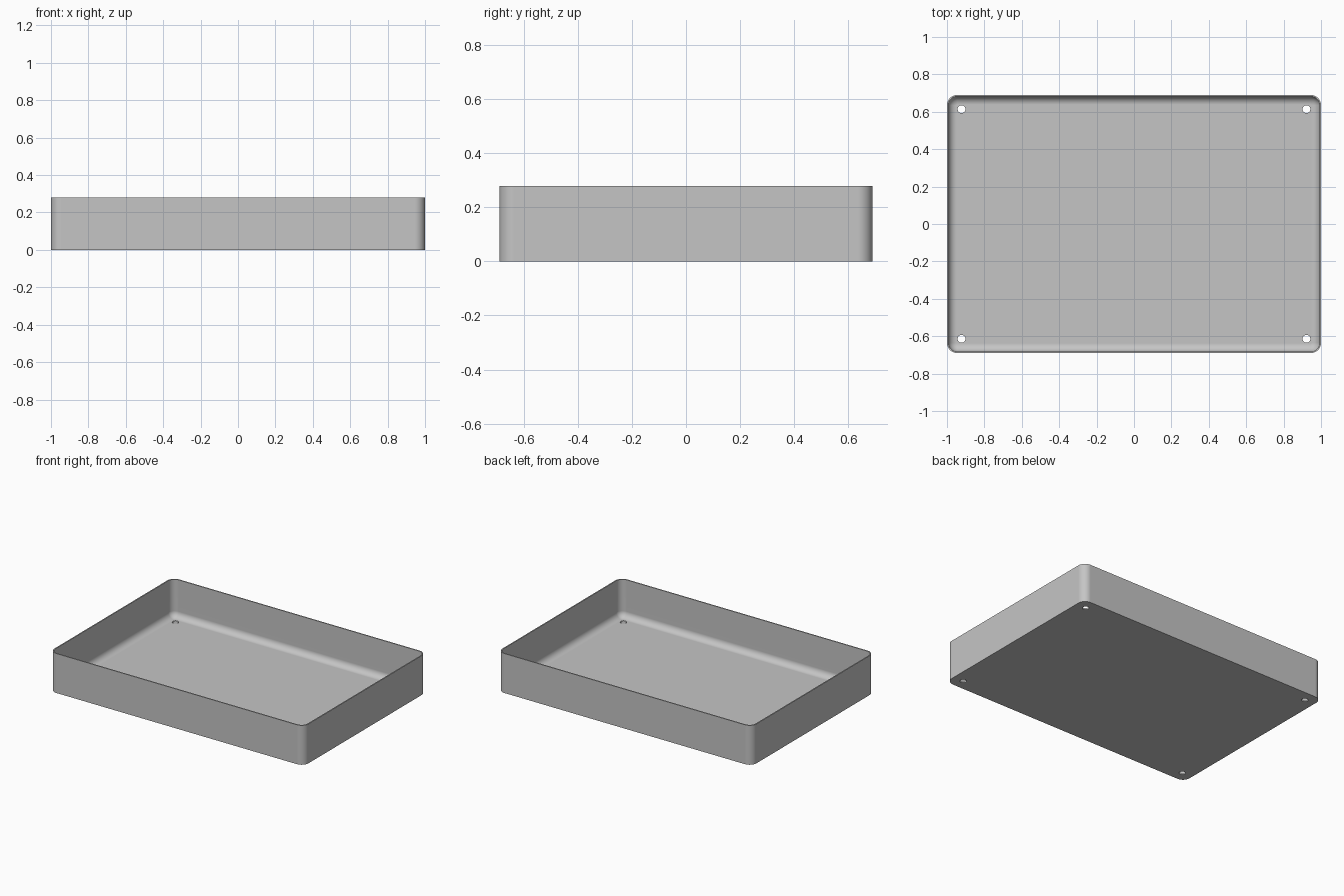
import bpy, bmesh
from math import pi, sin, cos, radians
from mathutils import Matrix

cube = bpy.data.objects.get("Cube")
if cube:
    bpy.data.objects.remove(cube, do_unlink=True)

HALF_X, HALF_Y, HEIGHT = 1.0, 0.69, 0.28
CORNER, WALL, FLOOR, FILLET = 0.055, 0.008, 0.012, 0.044
STEPS = 8
HOLE_X, HOLE_Y, HOLE_R = 0.922, 0.614, 0.021

grey = bpy.data.materials.new("light grey")
grey.use_nodes = True
grey.diffuse_color = (0.56, 0.56, 0.56, 1)
grey.node_tree.nodes["Principled BSDF"].inputs["Base Color"].default_value = grey.diffuse_color


def make_object(name, bm):
    bmesh.ops.recalc_face_normals(bm, faces=bm.faces)
    mesh = bpy.data.meshes.new(name)
    bm.to_mesh(mesh)
    bm.free()
    mesh.materials.append(grey)
    obj = bpy.data.objects.new(name, mesh)
    bpy.context.collection.objects.link(obj)
    return obj


def rounded_ring(bm, inset, z):
    """Rounded rectangle, moved inwards by inset, at height z."""
    r = CORNER - inset
    verts = []
    for quarter, (sx, sy) in enumerate([(1, 1), (-1, 1), (-1, -1), (1, -1)]):
        for i in range(STEPS + 1):
            a = (quarter + i / STEPS) * pi / 2
            verts.append(bm.verts.new((sx * (HALF_X - CORNER) + r * cos(a),
                                       sy * (HALF_Y - CORNER) + r * sin(a), z)))
    return verts


# Tray: outer wall, rim, inner wall and rounded inner bottom edge
profile = [(0, 0), (0, HEIGHT), (WALL, HEIGHT)]
for i in range(STEPS + 1):
    a = i / STEPS * pi / 2
    profile.append((WALL + FILLET * (1 - cos(a)), FLOOR + FILLET * (1 - sin(a))))
bm = bmesh.new()
rings = [rounded_ring(bm, inset, z) for inset, z in profile]
for low, high in zip(rings, rings[1:]):
    for i in range(len(low)):
        j = (i + 1) % len(low)
        bm.faces.new((low[i], low[j], high[j], high[i]))
bm.faces.new(rings[0])
bm.faces.new(rings[-1])
tray = make_object("tray", bm)

# Four round holes through the floor corners
bm = bmesh.new()
for sx in (-1, 1):
    for sy in (-1, 1):
        bmesh.ops.create_cone(bm, cap_ends=True, segments=32, radius1=HOLE_R, radius2=HOLE_R,
                              depth=0.1, matrix=Matrix.Translation((sx * HOLE_X, sy * HOLE_Y, 0)))
cutter = make_object("hole_cutter", bm)
cutter.hide_render = True

bpy.ops.object.select_all(action="DESELECT")
tray.select_set(True)
bpy.context.view_layer.objects.active = tray
cut = tray.modifiers.new("holes", "BOOLEAN")
cut.operation = "DIFFERENCE"
cut.solver = "EXACT"
cut.object = cutter
bpy.ops.object.modifier_apply(modifier=cut.name)
bpy.data.objects.remove(cutter, do_unlink=True)

# Smooth corners and fillet, flat walls and floor
bpy.ops.object.shade_smooth_by_angle(angle=radians(35))
weighted = tray.modifiers.new("flat walls", "WEIGHTED_NORMAL")
weighted.keep_sharp = True
